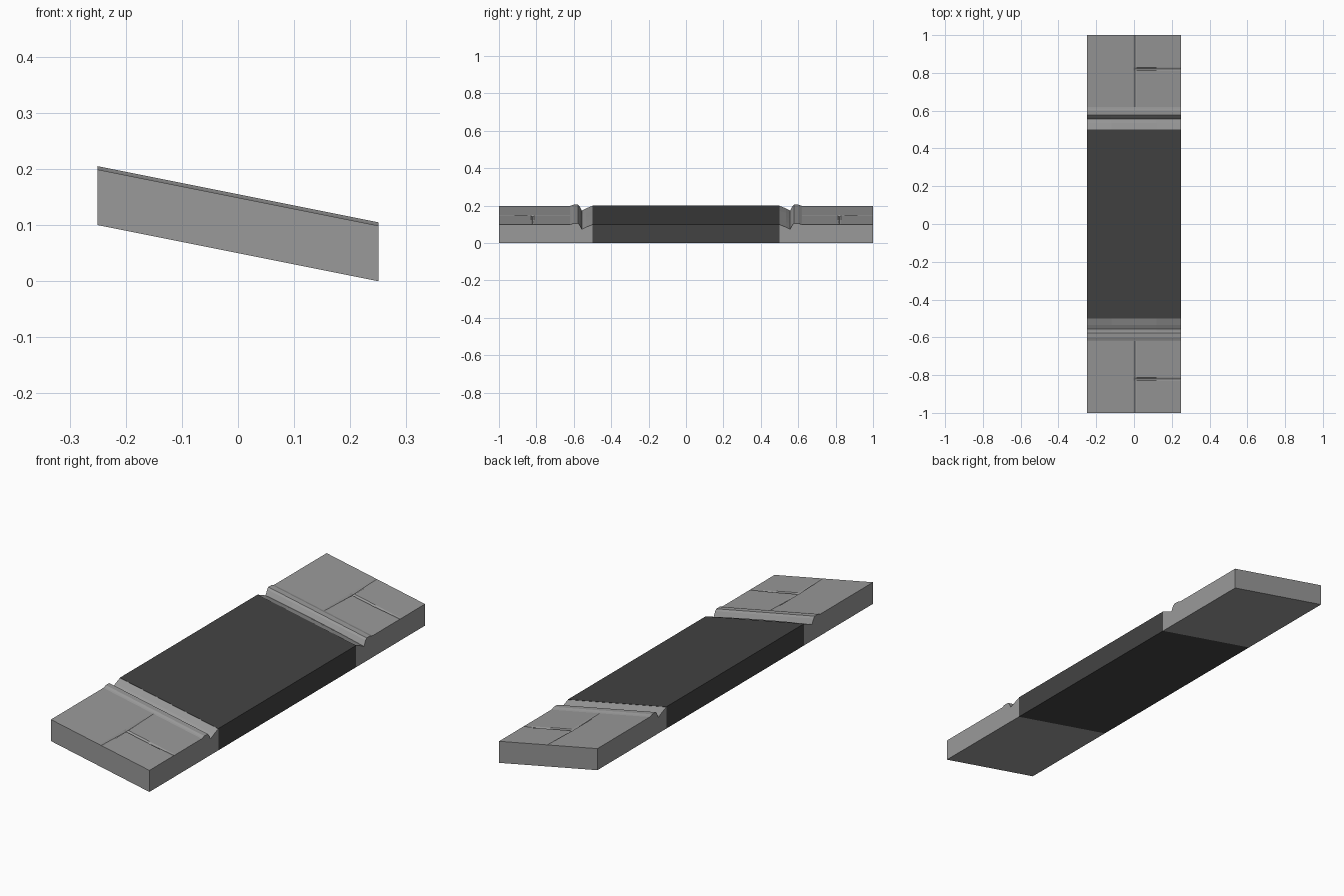
import bpy, bmesh

if "Cube" in bpy.data.objects:
    bpy.data.objects.remove(bpy.data.objects["Cube"])

HALF_W, THICK = 0.25, 0.099


def material(name, v):
    m = bpy.data.materials.new(name)
    m.diffuse_color = (v, v, v, 1)
    m.use_nodes = True
    m.node_tree.nodes["Principled BSDF"].inputs["Base Color"].default_value = m.diffuse_color
    return m


def slope(x):
    return 0.05 - 0.2 * x


def slab(name, ys, heights, xs, mat, bump=None, mirror=False):
    """Sloped slab: gridded top following a profile along y, closed below."""
    bm = bmesh.new()
    top = [[bm.verts.new((x, y, slope(x) + h + (bump(x, y) if bump else 0)))
            for y, h in zip(ys, heights)] for x in xs]
    low = [[bm.verts.new((x, y, slope(x))) for y in (ys[0], ys[-1])] for x in xs]
    for i in range(len(xs) - 1):
        for j in range(len(ys) - 1):
            bm.faces.new((top[i][j], top[i + 1][j], top[i + 1][j + 1], top[i][j + 1]))
        bm.faces.new((low[i][0], low[i][1], low[i + 1][1], low[i + 1][0]))
        for k in (0, -1):
            bm.faces.new((top[i][k], top[i + 1][k], low[i + 1][k], low[i][k]))
    for i in (0, -1):
        bm.faces.new(top[i] + [low[i][1], low[i][0]])
    bmesh.ops.recalc_face_normals(bm, faces=bm.faces)
    me = bpy.data.meshes.new(name)
    bm.to_mesh(me)
    bm.free()
    me.materials.append(mat)
    ob = bpy.data.objects.new(name, me)
    bpy.context.collection.objects.link(ob)
    if mirror:
        ob.modifiers.new("both_ends", "MIRROR").use_axis = (False, True, False)
    return ob


asphalt = material("asphalt dark grey", 0.055)
stone = material("kerb stone grey", 0.32)

# Road deck
slab("road_deck", [-0.5, 0.5], [0.1, 0.1], [-HALF_W, HALF_W], asphalt)


# Pavement with gutter dip, kerb ridge and a slight L-shaped crack
def crack(x, y):
    if 0.53 < y < 0.56:
        return 0.004 * (1 - (x / HALF_W) ** 2)
    on_long = abs(x - 0.005) < 0.001 and 0.81 < y < 0.99
    on_short = 0 < x < 0.13 and abs(y - 0.82) < 0.001
    return -0.006 if on_long or on_short else 0


ys = [0.5, 0.535, 0.557, 0.569, 0.577, 0.602, 0.612, 0.62, 0.812, 0.82, 0.828, 1.0]
hs = [0.099, 0.085, 0.074, 0.097, 0.105, 0.105, 0.101] + [THICK] * 5
xs = [-HALF_W, -0.12, -0.003, 0.005, 0.013, 0.12, HALF_W]
slab("pavement", ys, hs, xs, stone, crack, mirror=True)
